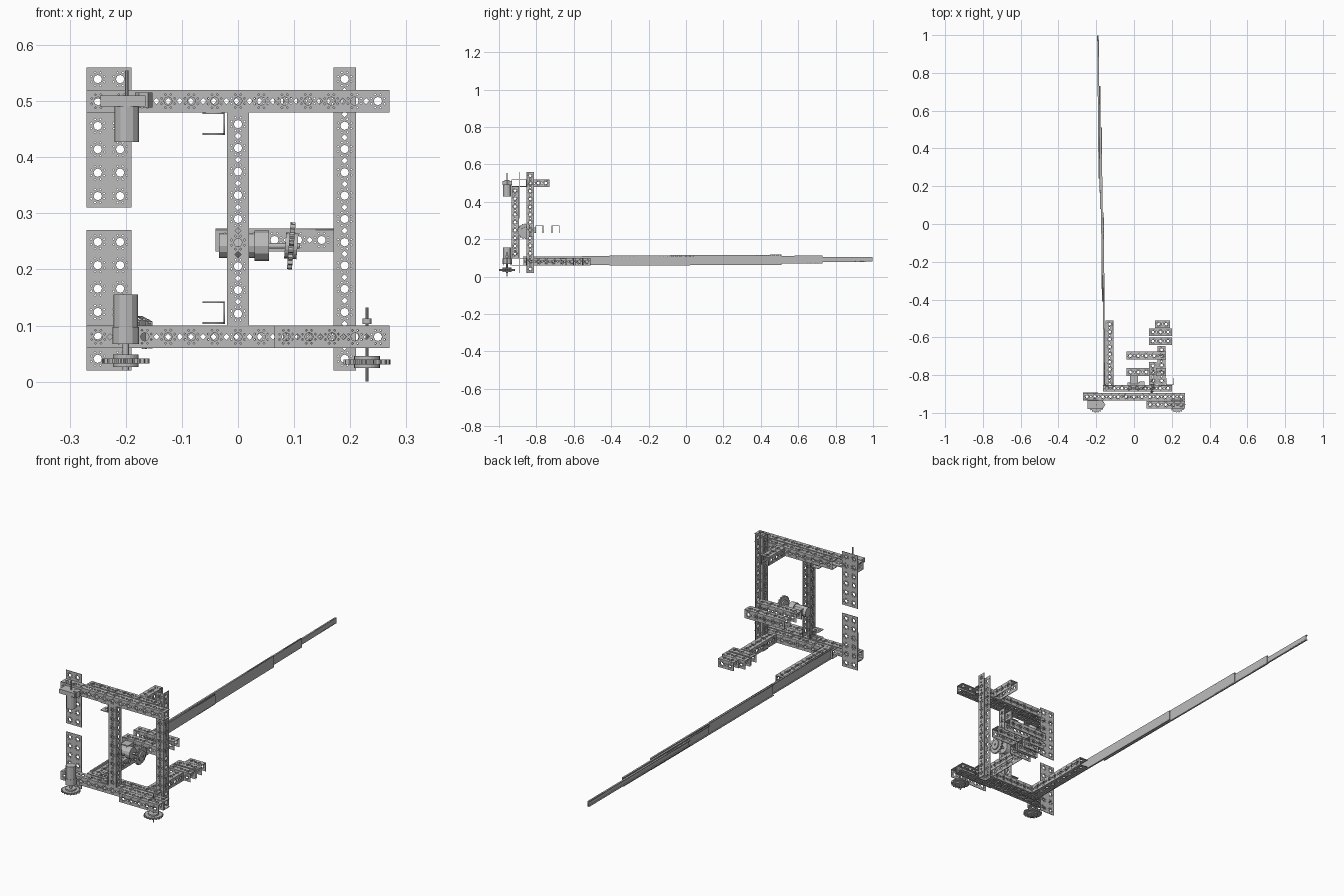
import bpy, bmesh, math
from mathutils import Matrix, Vector

cube = bpy.data.objects.get("Cube")
if cube:
    bpy.data.objects.remove(cube, do_unlink=True)

T = 0.003       # sheet thickness
PITCH = 0.042   # hole spacing


def material(name, value):
    m = bpy.data.materials.new(name)
    m.use_nodes = True
    colour = (value, value, value, 1)
    m.diffuse_color = colour
    m.node_tree.nodes["Principled BSDF"].inputs["Base Color"].default_value = colour
    return m


grey = material("metal grey", 0.5)


def finish(name, bm):
    bmesh.ops.recalc_face_normals(bm, faces=bm.faces)
    mesh = bpy.data.meshes.new(name)
    bm.to_mesh(mesh)
    bm.free()
    mesh.materials.append(grey)
    ob = bpy.data.objects.new(name, mesh)
    bpy.context.collection.objects.link(ob)
    return ob


def loop(curve, pts):
    s = curve.splines.new("POLY")
    s.points.add(len(pts) - 1)
    for p, (x, y) in zip(s.points, pts):
        p.co = (x, y, 0, 1)
    s.use_cyclic_u = True


def ring(x, y, r, n, turn=0.0):
    return [(x + r * math.cos(turn + math.tau * i / n),
             y + r * math.sin(turn + math.tau * i / n)) for i in range(n)]


cache = {}


def sheet(length, width, rows, holes):
    """Perforated flat sheet, centred, long side on x."""
    key = (round(length, 4), round(width, 4), rows, holes)
    if key in cache:
        return cache[key]
    curve = bpy.data.curves.new("sheet", "CURVE")
    curve.dimensions = "2D"
    curve.fill_mode = "BOTH"
    curve.extrude = T / 2
    a, b = length / 2, width / 2
    loop(curve, [(-a, -b), (a, -b), (a, b), (-a, b)])
    n = max(1, round(length / PITCH)) if holes else 0
    step = length / max(n, 1)
    for row in range(rows):
        y = -b + width * (row + 0.5) / rows
        for i in range(n):
            x = -a + step * (i + 0.5)
            loop(curve, ring(x, y, 0.0075, 8))
            for px, py in ring(x, y, 0.0125, 8, math.pi / 8):
                loop(curve, ring(px, py, 0.0019, 4))
            if i < n - 1 and rows == 1:
                loop(curve, ring(x + step / 2, y, 0.0055, 4))
    tmp = bpy.data.objects.new("sheet", curve)
    bpy.context.collection.objects.link(tmp)
    dg = bpy.context.evaluated_depsgraph_get()
    mesh = bpy.data.meshes.new_from_object(tmp.evaluated_get(dg))
    bpy.data.objects.remove(tmp, do_unlink=True)
    cache[key] = mesh
    return mesh


def add_sheet(bm, lo, hi, along, normal, side, rows=1, holes=True):
    """Place a sheet on one side of the box lo..hi."""
    across = 3 - along - normal
    size = [h - l for l, h in zip(lo, hi)]
    mesh = sheet(size[along], size[across], rows, holes).copy()
    pos = [(l + h) / 2 for l, h in zip(lo, hi)]
    pos[normal] = hi[normal] - T / 2 if side > 0 else lo[normal] + T / 2
    m = Matrix.Identity(4)
    for col, ax in enumerate((along, across, normal)):
        for r in range(3):
            m[r][col] = 1.0 if r == ax else 0.0
    m.translation = pos
    mesh.transform(m)
    bm.from_mesh(mesh)
    bpy.data.meshes.remove(mesh)


def channel(name, x, y, z, along, web, side, holes=True):
    """U channel: a web on one side and two flanges."""
    lo, hi = zip(x, y, z)
    bm = bmesh.new()
    flange = 3 - along - web
    add_sheet(bm, lo, hi, along, web, side, holes=holes)
    for s in (-1, 1):
        add_sheet(bm, lo, hi, along, flange, s, holes=holes)
    return finish(name, bm)


def prism(name, centre, axis, length, pts):
    """Extrude a closed outline along an axis, centred."""
    bm = bmesh.new()
    face = bm.faces.new([bm.verts.new((px, py, -length / 2)) for px, py in pts])
    top = bmesh.ops.extrude_face_region(bm, geom=[face])["geom"]
    bmesh.ops.translate(bm, vec=(0, 0, length),
                        verts=[v for v in top if isinstance(v, bmesh.types.BMVert)])
    rot = Vector((0, 0, 1)).rotation_difference(Vector(axis)).to_matrix().to_4x4()
    bm.transform(Matrix.Translation(centre) @ rot)
    return finish(name, bm)


def rod(name, centre, axis, length, r, n=16):
    return prism(name, centre, axis, length, ring(0, 0, r, n))


def box(name, x, y, z):
    bm = bmesh.new()
    bmesh.ops.create_cube(bm, size=1)
    for v in bm.verts:
        v.co = [(l + h) / 2 + c * (h - l) for c, (l, h) in zip(v.co, (x, y, z))]
    return finish(name, bm)


def sprocket(name, centre, axis, r):
    teeth = 18
    pts = []
    for i in range(teeth):
        for k, rad in enumerate((r, r, r * 0.88, r * 0.88)):
            ang = math.tau * (i + k / 4) / teeth
            pts.append((rad * math.cos(ang), rad * math.sin(ang)))
    prism(name, centre, axis, 0.009, pts)
    rod(name + "_hub", centre, axis, 0.022, r * 0.55, 20)


X, Y, Z = 0, 1, 2
LOW, HIGH = (0.06, 0.10), (0.48, 0.52)
FRONT = (-0.934, -0.894)

# Frame rails, columns and side plates
for label, z in (("lower", LOW), ("upper", HIGH)):
    channel(label + "_front_rail", (-0.27, 0.27), FRONT, z, X, Y, -1)
    channel(label + "_rear_rail", (-0.165, 0.2), (-0.888, -0.852), z, X, Y, 1)
channel("middle_column", (-0.02, 0.02), FRONT, (0.10, 0.48), Z, Y, -1)
channel("right_column", (0.17, 0.21), (-0.852, -0.814), (0.02, 0.56), Z, Y, -1)
for label, z in (("lower", (0.02, 0.27)), ("upper", (0.31, 0.56))):
    bm = bmesh.new()
    add_sheet(bm, (-0.27, 0, z[0]), (-0.19, -0.89, z[1]), Z, Y, 1, rows=2)
    finish(label + "_side_plate", bm)

# Small brackets beside the middle column
for label, z in (("lower", (0.103, 0.143)), ("upper", (0.44, 0.48))):
    channel(label + "_bracket", (-0.063, -0.023), FRONT, z, Y, X, 1)

# Front wheel channel
channel("wheel_channel", (0.065, 0.27), (-0.976, -0.936), LOW, X, Z, 1)

# Rear arms and cross channels
channel("upper_arm", (0.08, 0.12), (-0.85, -0.73), HIGH, Y, Z, 1)
channel("lower_arm", (0.125, 0.167), (-0.85, -0.645), LOW, Y, Z, 1)
channel("slide_mount", (-0.15, -0.108), (-0.87, -0.51), LOW, Y, X, 1)
for i, y in enumerate((-0.805, -0.718)):
    channel(f"middle_cross_channel_{i + 1}", (-0.04, 0.17), (y, y + 0.042),
            (0.232, 0.273), X, Z, 1)
for i, (y, x) in enumerate(((-0.64, (0.08, 0.2)), (-0.592, (0.08, 0.2)),
                            (-0.55, (0.11, 0.19)))):
    channel(f"end_cross_channel_{i + 1}", x, (y, y + 0.04), LOW, X, Z, 1)

# Telescoping slide, each stage narrower and offset to the side
pivot = Vector((-0.153, -0.87, 0.083))
tilt = (Matrix.Translation(pivot) @ Matrix.Rotation(0.009, 4, "Z")
        @ Matrix.Rotation(0.005, 4, "X") @ Matrix.Translation(-pivot))
stages = ((-0.87, 0.06, 0.024), (-0.41, 0.51, 0.027),
          (0.08, 0.73, 0.021), (0.24, 0.998, 0.013))
for i, (y0, y1, half) in enumerate(stages):
    x = -0.152 - 0.006 * i
    slide = channel(f"slide_stage_{i + 1}", (x - 0.008, x), (y0, y1),
                    (0.083 - half, 0.083 + half), Y, X, 1, holes=False)
    slide.data.transform(tilt)

# Vertical motors and wheels at the front
up, wy = (0, 0, 1), -0.957
rod("lower_motor", (-0.2, wy, 0.115), up, 0.08, 0.022, 12)
rod("lower_motor_gearbox", (-0.2, wy, 0.082), up, 0.03, 0.024, 12)
rod("lower_motor_shaft", (-0.2, wy, 0.05), up, 0.06, 0.006)
sprocket("left_wheel", (-0.2, wy, 0.037), up, 0.042)
rod("upper_motor", (-0.198, wy, 0.46), up, 0.065, 0.022, 12)
box("upper_motor_mount", (-0.245, -0.165), (-0.98, -0.934), (0.49, 0.51))
rod("upper_motor_nut", (-0.168, wy, 0.502), up, 0.026, 0.016, 6)
rod("upper_motor_shaft", (-0.198, wy, 0.53), up, 0.05, 0.003, 8)
rod("right_wheel_shaft", (0.23, wy, 0.066), up, 0.132, 0.003, 8)
rod("right_wheel_collar", (0.23, wy, 0.108), up, 0.01, 0.008)
sprocket("right_wheel", (0.23, wy, 0.035), up, 0.042)

# Central motor and sprocket
side, cy, cz = (1, 0, 0), -0.86, 0.242
rod("central_motor", (0, cy, cz), side, 0.068, 0.022, 12)
rod("central_motor_gearbox", (0.042, cy, cz), side, 0.026, 0.027, 12)
rod("central_shaft", (0.075, cy, cz), side, 0.07, 0.005)
sprocket("central_sprocket", (0.095, cy, cz), (1, 0, -0.08), 0.042)
box("motor_support", (-0.02, 0.02), (-0.846, -0.805), (0.232, 0.262))
